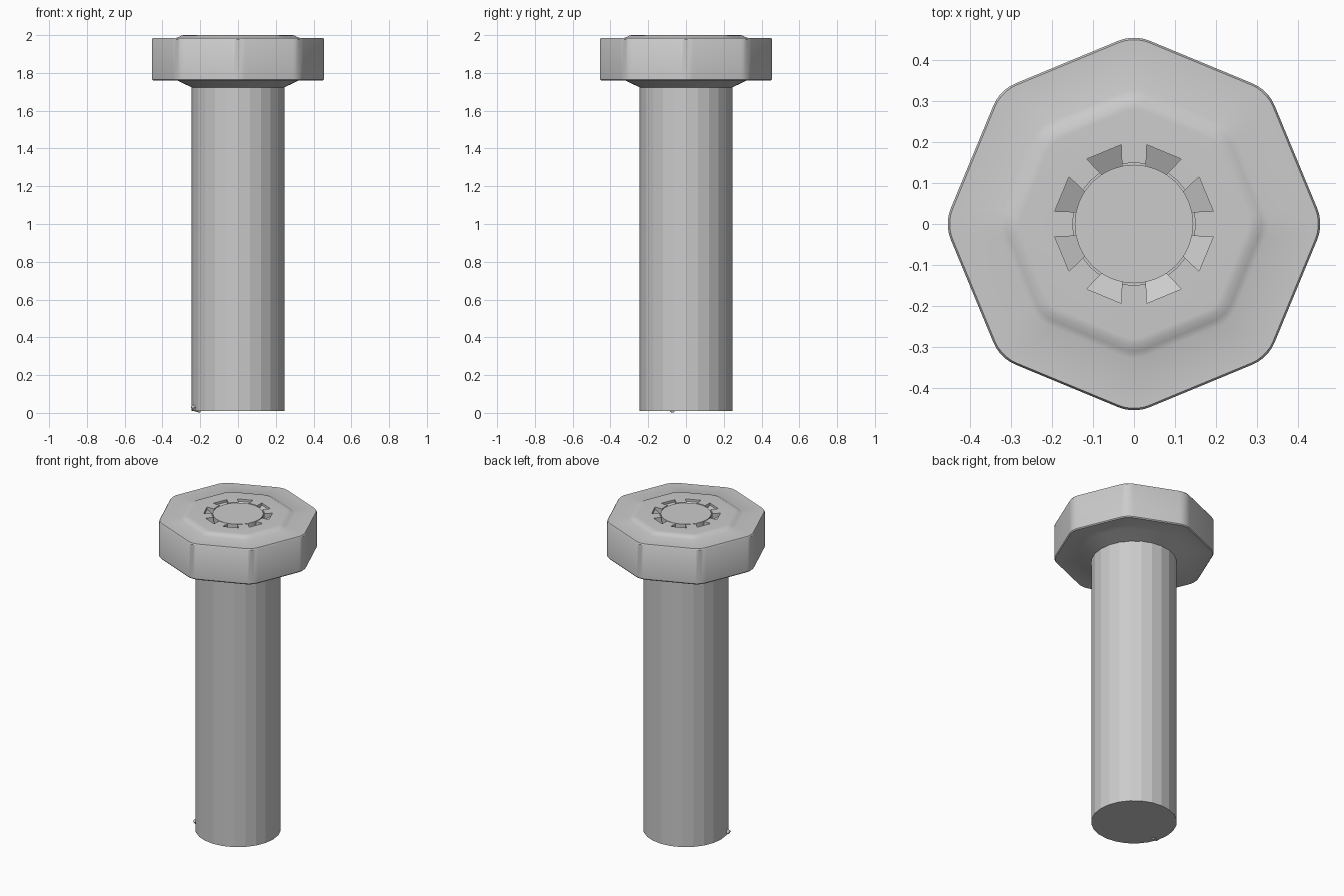
import bpy, bmesh, math
from math import cos, sin, pi

if "Cube" in bpy.data.objects:
    bpy.data.objects.remove(bpy.data.objects["Cube"])


def finish(name, bm, smooth=None):
    bmesh.ops.recalc_face_normals(bm, faces=bm.faces)
    me = bpy.data.meshes.new(name)
    bm.to_mesh(me)
    bm.free()
    ob = bpy.data.objects.new(name, me)
    bpy.context.collection.objects.link(ob)
    if smooth:
        bpy.ops.object.select_all(action='DESELECT')
        ob.select_set(True)
        bpy.context.view_layer.objects.active = ob
        bpy.ops.object.shade_smooth_by_angle(angle=math.radians(smooth))
    return ob


def octagon(radius, fillet, steps=6):
    """Octagon with corners on the axes, each corner filleted."""
    centre = radius - fillet / cos(pi / 8)
    pts = []
    for k in range(8):
        a = k * pi / 4
        for i in range(steps):
            b = a - pi / 8 + pi / 4 * i / (steps - 1)
            pts.append((centre * cos(a) + fillet * cos(b),
                        centre * sin(a) + fillet * sin(b)))
    return pts


def loft(name, sections, smooth=None):
    """Skin a stack of (outline, z) sections and cap both ends."""
    bm = bmesh.new()
    rings = [[bm.verts.new((x, y, z)) for x, y in o] for o, z in sections]
    n = len(rings[0])
    for lo, hi in zip(rings, rings[1:]):
        for i in range(n):
            j = (i + 1) % n
            bm.faces.new((lo[i], lo[j], hi[j], hi[i]))
    bm.faces.new(rings[0][::-1])
    bm.faces.new(rings[-1])
    return finish(name, bm, smooth)


def circle(r, n):
    return [(r * cos(2 * pi * i / n), r * sin(2 * pi * i / n)) for i in range(n)]


# Shank
loft("shank", [(circle(0.245, 24), 0.01), (circle(0.245, 24), 1.74)])

# Head: conical collar, eight-sided body, raised top pad
head = loft("head", [
    (octagon(0.247, 0.22), 1.715),
    (octagon(0.34, 0.22), 1.76),
    (octagon(0.459, 0.1), 1.76),
    (octagon(0.464, 0.1), 1.766),
    (octagon(0.464, 0.1), 1.978),
    (octagon(0.459, 0.1), 1.985),
    (octagon(0.335, 0.08), 1.985),
    (octagon(0.318, 0.08), 1.991),
    (octagon(0.302, 0.06), 1.999),
    (octagon(0.285, 0.06), 2.0),
])

# Cutters: eight sloped pockets and a narrow central groove
bm = bmesh.new()
for k in range(8):
    a = pi / 8 + k * pi / 4
    top, low = [], []
    for u, v, z in ((-0.046, 0.191, 1.985), (0.046, 0.191, 1.985),
                    (0.02, 0.125, 1.95), (-0.02, 0.125, 1.95)):
        x, y = v * cos(a) - u * sin(a), v * sin(a) + u * cos(a)
        top.append(bm.verts.new((x, y, 2.05)))
        low.append(bm.verts.new((x, y, z)))
    bm.faces.new(top)
    bm.faces.new(low[::-1])
    for i in range(4):
        j = (i + 1) % 4
        bm.faces.new((low[i], low[j], top[j], top[i]))
pockets = finish("pocket_cutter", bm)
groove = loft("groove_cutter", [(circle(0.15, 32), 1.97), (circle(0.15, 32), 2.06)])
for cutter in (pockets, groove):
    cutter.hide_render = True
    cutter.hide_set(True)
    mod = head.modifiers.new(cutter.name, 'BOOLEAN')
    mod.operation = 'DIFFERENCE'
    mod.solver = 'EXACT'
    mod.object = cutter

# Apply the cuts, remove the cutters, then smooth the head
bpy.context.view_layer.objects.active = head
head.select_set(True)
for mod in list(head.modifiers):
    bpy.ops.object.modifier_apply(modifier=mod.name)
for cutter in (pockets, groove):
    bpy.data.objects.remove(cutter)
bpy.ops.object.shade_smooth_by_angle(angle=math.radians(35))

# Centre disc inside the pocket ring
loft("centre_disc", [(circle(0.145, 32), 1.93), (circle(0.145, 32), 1.999)], 30)

# Tiny thread end poking out at the foot of the shank
cu = bpy.data.curves.new("thread_end", 'CURVE')
cu.dimensions = '3D'
cu.bevel_depth = 0.012
cu.bevel_resolution = 2
cu.use_fill_caps = True
sp = cu.splines.new('POLY')
sp.points.add(2)
for p, co in zip(sp.points, ((-0.238, -0.09, 0.034), (-0.235, -0.08, 0.022), (-0.2, -0.07, 0.012))):
    p.co = (*co, 1)
bpy.context.collection.objects.link(bpy.data.objects.new("thread_end", cu))
